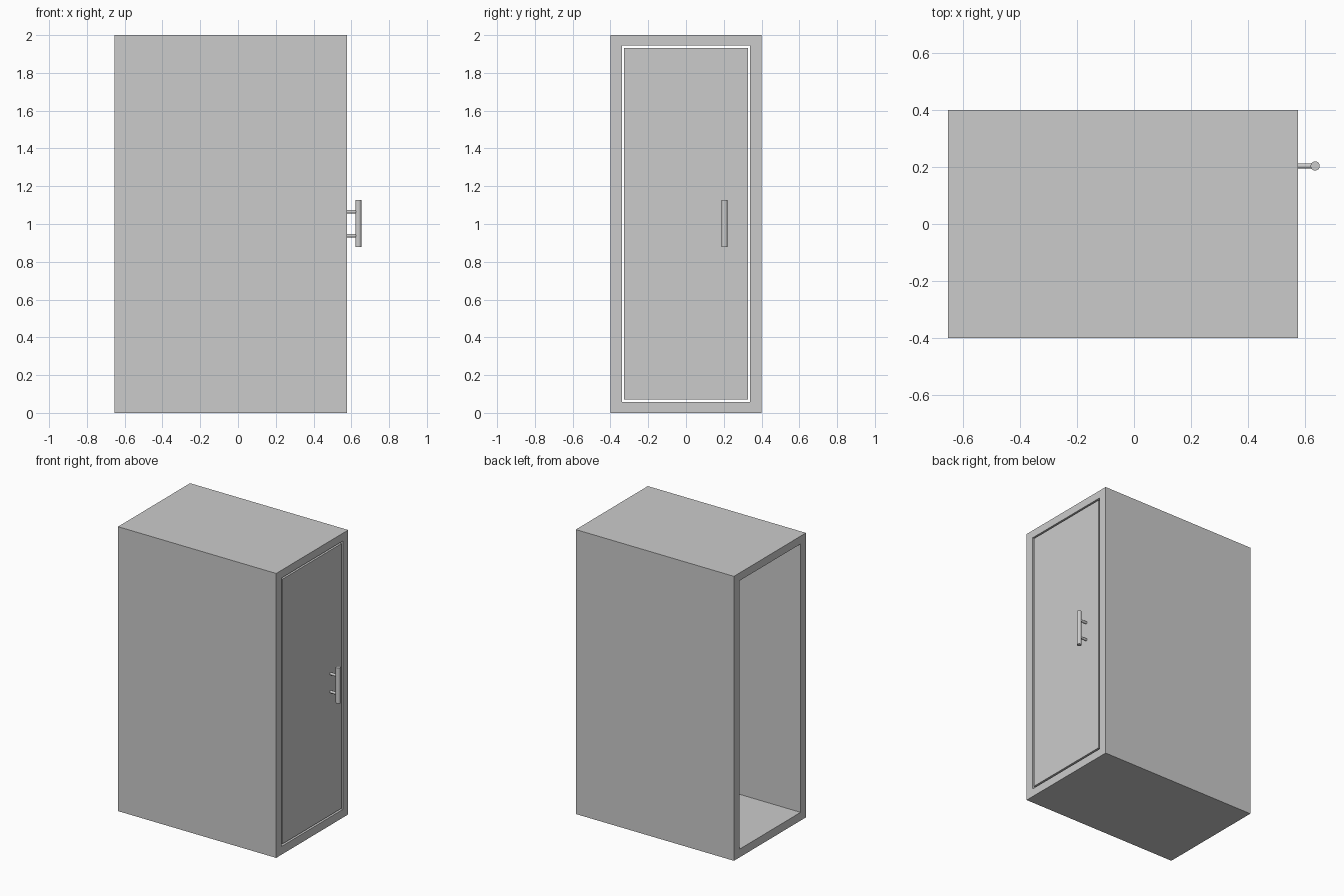
import bpy
import bmesh
from math import pi

cube = bpy.data.objects.get("Cube")
if cube:
    bpy.data.objects.remove(cube, do_unlink=True)

BACK, FRONT = -0.653, 0.577
HANDLE_Y, HANDLE_X = 0.204, 0.637

grey = bpy.data.materials.new("plain_grey")
grey.use_nodes = True
grey.diffuse_color = (0.6, 0.6, 0.6, 1)
grey.node_tree.nodes["Principled BSDF"].inputs["Base Color"].default_value = grey.diffuse_color


def add_object(name, bm):
    mesh = bpy.data.meshes.new(name)
    bmesh.ops.recalc_face_normals(bm, faces=bm.faces[:])
    bm.to_mesh(mesh)
    bm.free()
    mesh.materials.append(grey)
    obj = bpy.data.objects.new(name, mesh)
    bpy.context.collection.objects.link(obj)
    return obj


def rectangle(bm, x, half_y, z0, z1):
    corners = [(-half_y, z0), (half_y, z0), (half_y, z1), (-half_y, z1)]
    return [bm.verts.new((x, y, z)) for y, z in corners]


def bridge(bm, a, b):
    for i in range(4):
        j = (i + 1) % 4
        bm.faces.new((a[i], a[j], b[j], b[i]))


def rod(name, radius, length, location, rotation=(0, 0, 0)):
    bpy.ops.mesh.primitive_cylinder_add(vertices=32, radius=radius, depth=length,
                                        location=location, rotation=rotation)
    obj = bpy.context.object
    obj.name = name
    obj.data.materials.append(grey)
    bpy.ops.object.shade_smooth_by_angle()


# Hollow cabinet shell, open at both ends
bm = bmesh.new()
loops = [rectangle(bm, BACK, 0.4, 0, 2), rectangle(bm, FRONT, 0.4, 0, 2),
         rectangle(bm, FRONT, 0.34, 0.058, 1.945), rectangle(bm, BACK, 0.34, 0.058, 1.945)]
for i in range(4):
    bridge(bm, loops[i], loops[(i + 1) % 4])
add_object("cabinet_shell", bm)

# Door panel, set in the opening with a narrow gap all round
bm = bmesh.new()
inner = rectangle(bm, FRONT - 0.05, 0.327, 0.071, 1.933)
outer = rectangle(bm, FRONT, 0.327, 0.071, 1.933)
bridge(bm, inner, outer)
bm.faces.new(inner)
bm.faces.new(outer)
add_object("door", bm)

# Handle bar on two posts
rod("handle_bar", 0.016, 0.25, (HANDLE_X, HANDLE_Y, 1.002))
for name, z in (("lower_handle_post", 0.938), ("upper_handle_post", 1.065)):
    length = HANDLE_X - FRONT
    rod(name, 0.009, length, (FRONT + length / 2, HANDLE_Y, z), (0, pi / 2, 0))
